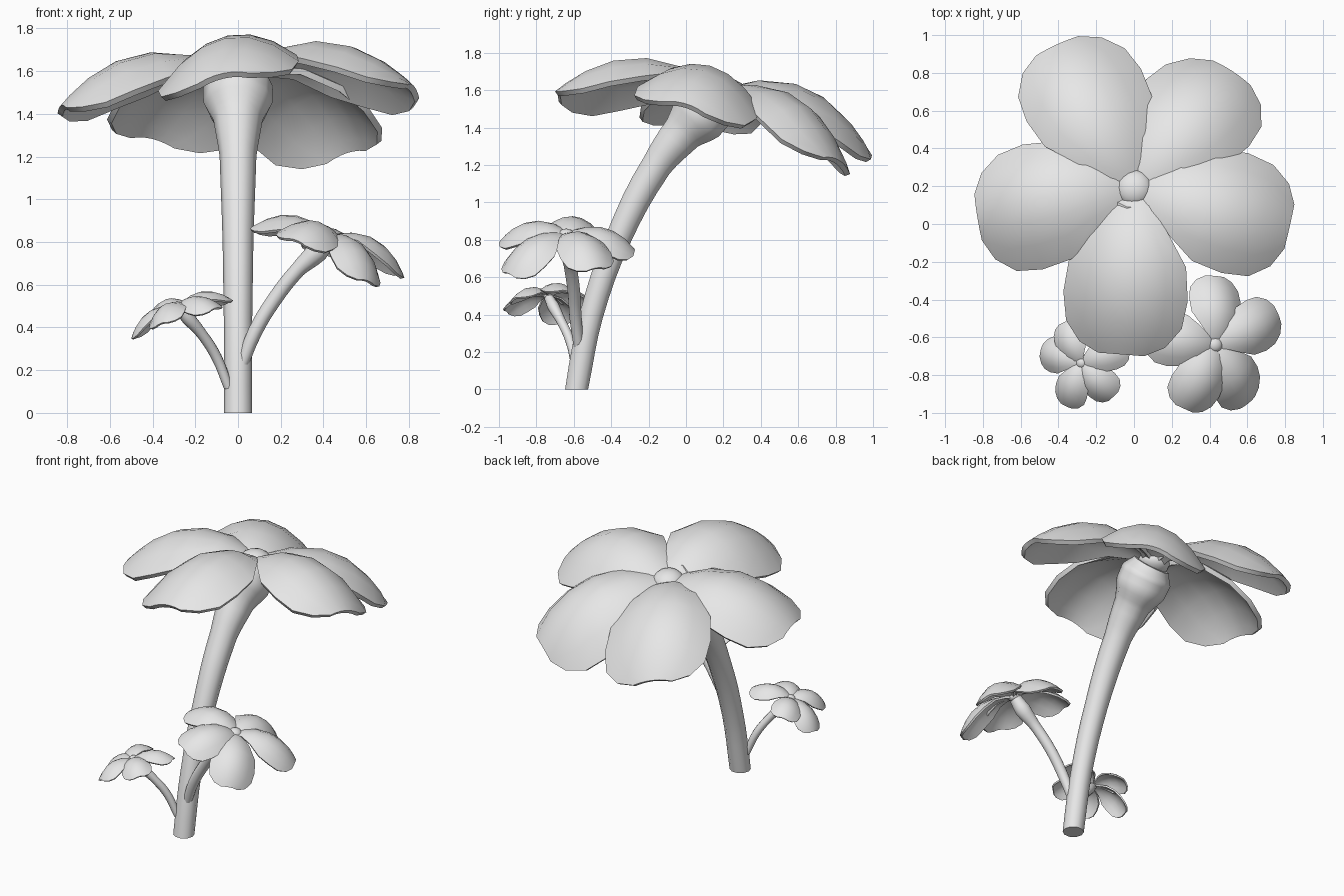
import bpy
import bmesh
import math
from mathutils import Vector

if "Cube" in bpy.data.objects:
    bpy.data.objects.remove(bpy.data.objects["Cube"])

# Single plain material
grey = bpy.data.materials.new("plain_grey")
grey.use_nodes = True
grey.diffuse_color = (0.8, 0.8, 0.8, 1)
grey.node_tree.nodes["Principled BSDF"].inputs["Base Color"].default_value = (0.8, 0.8, 0.8, 1)


def finish(obj):
    """Turn curves and modifiers into mesh, then smooth with crisp edges."""
    bpy.ops.object.select_all(action="DESELECT")
    obj.select_set(True)
    bpy.context.view_layer.objects.active = obj
    bpy.ops.object.convert(target="MESH")
    obj = bpy.context.object
    obj.data.materials.clear()
    obj.data.materials.append(grey)
    bpy.ops.object.shade_smooth_by_angle(angle=math.radians(40))
    return obj


def link(name, data):
    obj = bpy.data.objects.new(name, data)
    bpy.context.collection.objects.link(obj)
    return obj


def stem(name, points):
    """Round tube along (x, y, z, radius) points, cut flat at the ground."""
    curve = bpy.data.curves.new(name, "CURVE")
    curve.dimensions = "3D"
    curve.bevel_depth = 1
    curve.bevel_resolution = 3
    curve.use_fill_caps = True
    spline = curve.splines.new("BEZIER")
    spline.resolution_u = 4
    spline.bezier_points.add(len(points) - 1)
    for bp, (x, y, z, r) in zip(spline.bezier_points, points):
        bp.co = (x, y, z)
        bp.radius = r
        bp.handle_left_type = bp.handle_right_type = "AUTO"
    obj = finish(link(name, curve))
    for v in obj.data.vertices:
        if v.co.z < 0.04:
            v.co.z = 0


# Petal outline: (distance along, relative half width)
OUTLINE = [(0, .15), (.1, .3), (.25, .61), (.45, .94), (.65, 1), (.82, .93), (.94, .69), (1, .37)]
COLUMNS = 7


def petal(name, centre, tip, half, normal, roll, thick):
    """Arched petal from the flower centre to its tip."""
    c = Vector(centre)
    d = Vector(tip) - c
    side = Vector(normal).cross(d).normalized()
    up = d.cross(side).normalized()
    bm = bmesh.new()
    rows = []
    for u, w in OUTLINE:
        arch = 0.21 * d.length * 4 * u * (1 - u)
        row = []
        for j in range(COLUMNS):
            v = (2 * j / (COLUMNS - 1) - 1) * w
            lift = arch + half * (roll * v - 0.53 * v * v)
            row.append(bm.verts.new(c + d * u + side * half * v + up * lift))
        rows.append(row)
    for a, b in zip(rows, rows[1:]):
        for j in range(COLUMNS - 1):
            bm.faces.new((a[j], b[j], b[j + 1], a[j + 1]))
    mesh = bpy.data.meshes.new(name)
    bm.to_mesh(mesh)
    bm.free()
    obj = link(name, mesh)
    mod = obj.modifiers.new("thickness", "SOLIDIFY")
    mod.thickness = thick
    mod.offset = -1
    finish(obj)


def flower(name, centre, normal, half, thick, disc, petals):
    """Five petals around a small domed disc."""
    for i, (x, y, z, roll) in enumerate(petals, 1):
        petal(f"{name}_petal_{i}", centre, (x, y, z), half, normal, roll, thick)
    bpy.ops.mesh.primitive_uv_sphere_add(segments=14, ring_count=8, radius=disc, location=centre)
    dome = bpy.context.object
    dome.name = f"{name}_disc"
    dome.scale.z = 0.7
    dome.rotation_euler = Vector(normal).to_track_quat("Z", "Y").to_euler()
    finish(dome)


# Stems
stem("main_stem", [(0, -.585, .012, .066), (0, -.505, .4, .066), (0, -.365, .8, .072),
                   (0, -.155, 1.2, .086), (0, -.02, 1.37, .115), (0, .06, 1.455, .162),
                   (0, .12, 1.525, .165), (0, .17, 1.575, .12)])
stem("left_stem", [(.01, -.57, .2, .028), (.08, -.59, .38, .034), (.17, -.6, .53, .035),
                   (.28, -.62, .67, .036), (.37, -.63, .755, .052), (.42, -.64, .82, .04)])
stem("right_stem", [(-.045, -.59, .12, .022), (-.1, -.62, .26, .025), (-.17, -.67, .37, .025),
                    (-.235, -.71, .445, .032), (-.275, -.733, .49, .026)])

# Flowers: petal tips with sideways roll
flower("main_flower", (0, .19, 1.58), (-.07, .2, .98), .335, .03, .1,
       [(-.07, -.69, 1.59, .12), (.825, -.01, 1.53, -.08), (.52, .81, 1.23, -.1),
        (-.41, .95, 1.3, .18), (-.83, .04, 1.44, -.1)])
flower("left_flower", (.43, -.64, .83), (.33, 0, .94), .145, .014, .04,
       [(.43, -.275, .74, 0), (.765, -.48, .65, 0), (.605, -.95, .62, 0),
        (.27, -.98, .81, 0), (.065, -.59, .87, 0)])
flower("right_flower", (-.28, -.735, .5), (-.33, 0, .94), .095, .01, .028,
       [(-.495, -.67, .355, 0), (-.37, -.52, .47, 0), (-.035, -.65, .53, 0),
        (-.11, -.915, .49, 0), (-.36, -.965, .42, 0)])
